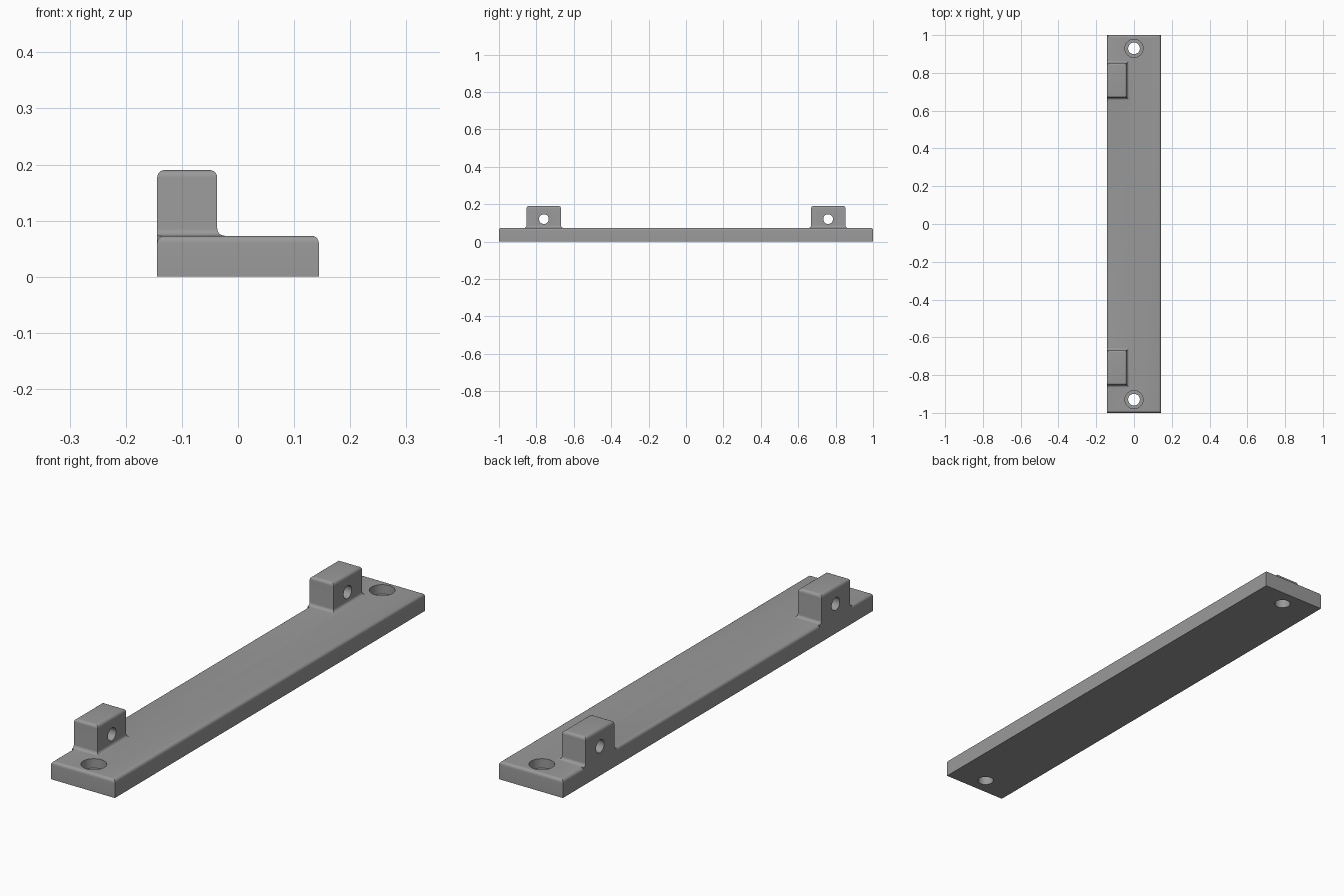
import bpy, bmesh, math

if "Cube" in bpy.data.objects:
    bpy.data.objects.remove(bpy.data.objects["Cube"])

HALF_W, HALF_L, PLATE_H = 0.144, 1.0, 0.073
LUG_TOP, LUG_X, LUG_Y0, LUG_Y1 = 0.19, -0.037, 0.668, 0.853
R, SEG = 0.013, 6

grey = bpy.data.materials.new("mid grey")
grey.diffuse_color = (0.32, 0.32, 0.32, 1)
grey.use_nodes = True
grey.node_tree.nodes["Principled BSDF"].inputs["Base Color"].default_value = grey.diffuse_color


def finish(name, bm):
    bmesh.ops.recalc_face_normals(bm, faces=bm.faces[:])
    mesh = bpy.data.meshes.new(name)
    bm.to_mesh(mesh)
    bm.free()
    mesh.materials.append(grey)
    ob = bpy.data.objects.new(name, mesh)
    bpy.context.collection.objects.link(ob)
    return ob


def loft(name, sections):
    """Stack rectangles given as (x0, x1, y0, y1, z)."""
    bm = bmesh.new()
    rings = [[bm.verts.new((x, y, z)) for x, y in ((x0, y0), (x1, y0), (x1, y1), (x0, y1))]
             for x0, x1, y0, y1, z in sections]
    bm.faces.new(rings[0])
    bm.faces.new(rings[-1])
    for a, b in zip(rings, rings[1:]):
        for i in range(4):
            j = (i + 1) % 4
            bm.faces.new((a[i], a[j], b[j], b[i]))
    return finish(name, bm)


def cylinder(name, radius, depth, centre, along_x=False):
    bm = bmesh.new()
    bmesh.ops.create_cone(bm, cap_ends=True, segments=40, radius1=radius,
                          radius2=radius, depth=depth)
    ob = finish(name, bm)
    ob.location = centre
    if along_x:
        ob.rotation_euler = (0, math.pi / 2, 0)
    ob.hide_render = True
    ob.hide_set(True)
    return ob


def boolean(target, tool, operation):
    m = target.modifiers.new(tool.name, 'BOOLEAN')
    m.operation, m.object, m.solver = operation, tool, 'EXACT'


def rounding(top):
    """Inset and height pairs for a rounded top edge."""
    for i in range(SEG + 1):
        a = math.pi / 2 * i / SEG
        yield R * (1 - math.cos(a)), top - R + R * math.sin(a)


# Base plate with rounded top edges
plate = loft("base_plate", [(-HALF_W, HALF_W, -HALF_L, HALF_L, 0)] +
             [(-HALF_W + d, HALF_W - d, -HALF_L + d, HALF_L - d, z)
              for d, z in rounding(PLATE_H)])

helpers = []
for side, label in ((-1, "front"), (1, "back")):
    y0, y1 = sorted((side * LUG_Y0, side * LUG_Y1))
    # Lug: buried foot, concave fillet on three sides, rounded top
    sections = [(-HALF_W, LUG_X + R, y0 - R, y1 + R, PLATE_H - 0.03)]
    for i in range(SEG + 1):
        a = math.pi / 2 * i / SEG
        d = R * (1 - math.sin(a))
        sections.append((-HALF_W, LUG_X + d, y0 - d, y1 + d, PLATE_H + R * (1 - math.cos(a))))
    sections += [(-HALF_W + d, LUG_X - d, y0 + d, y1 - d, z) for d, z in rounding(LUG_TOP)]
    lug = loft(label + "_lug", sections)
    lug.hide_render = True
    boolean(plate, lug, 'UNION')
    # Cross hole, screw hole and counterbore
    cross = cylinder(label + "_cross_hole", 0.026, 0.3, (-0.09, side * 0.76, 0.12), True)
    screw = cylinder(label + "_screw_hole", 0.031, 0.4, (0, side * 0.93, 0.05))
    bore = cylinder(label + "_counterbore", 0.048, 0.1, (0, side * 0.93, 0.035 + 0.05))
    for tool in (cross, screw, bore):
        boolean(plate, tool, 'DIFFERENCE')
    helpers += [lug, cross, screw, bore]

# Apply the cuts and remove the helper solids
bpy.context.view_layer.objects.active = plate
plate.select_set(True)
for m in list(plate.modifiers):
    bpy.ops.object.modifier_apply(modifier=m.name)
for ob in helpers:
    bpy.data.objects.remove(ob)
bpy.ops.object.select_all(action='DESELECT')
plate.select_set(True)
bpy.ops.object.shade_smooth_by_angle(angle=math.radians(30))
